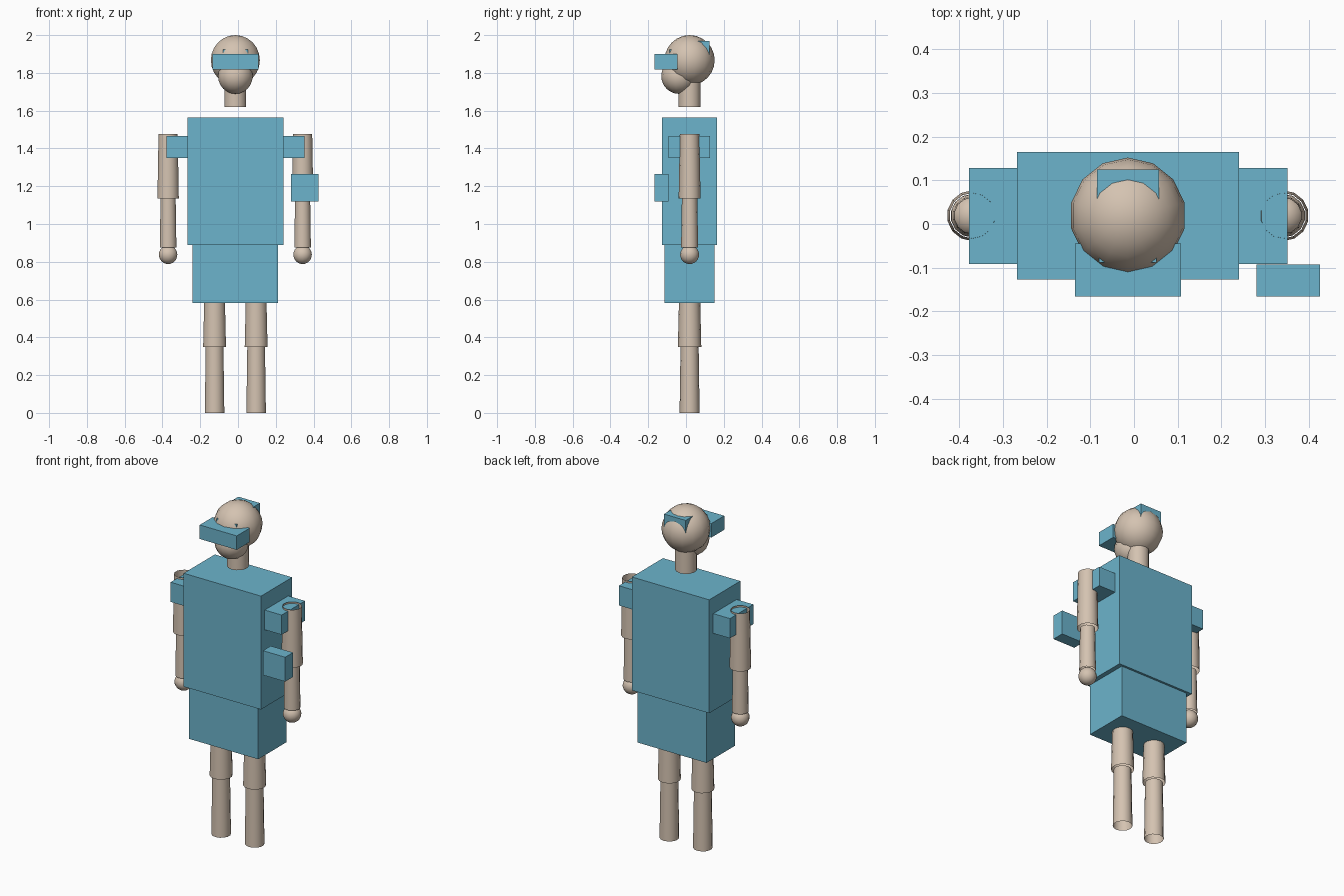
import bpy

cube = bpy.data.objects.get("Cube")
if cube:
    bpy.data.objects.remove(cube, do_unlink=True)


def make_material(name, colour):
    mat = bpy.data.materials.new(name)
    mat.use_nodes = True
    mat.diffuse_color = (*colour, 1)
    mat.node_tree.nodes["Principled BSDF"].inputs["Base Color"].default_value = (*colour, 1)
    return mat


BLUE = make_material("blue cloth", (0.15, 0.456, 0.604))
SKIN = make_material("beige skin", (0.66, 0.545, 0.44))
SIDES = 14
MID_X, MID_Y = -0.014, 0.019  # centre line of the body


def finish(name, mat, smooth=False):
    obj = bpy.context.object
    obj.name = name
    obj.data.materials.append(mat)
    if smooth:
        bpy.ops.object.shade_smooth_by_angle()
    return obj


def box(name, x, y, z):
    """Box from its low and high limit on each axis."""
    limits = (x, y, z)
    bpy.ops.mesh.primitive_cube_add(size=1, location=[(a + b) / 2 for a, b in limits])
    bpy.context.object.scale = [b - a for a, b in limits]
    bpy.ops.object.transform_apply(location=False, rotation=False, scale=True)
    return finish(name, BLUE)


def tube(name, x, low, high, r_low, r_high):
    """Open-ended tapered tube standing upright."""
    bpy.ops.mesh.primitive_cone_add(
        vertices=SIDES, radius1=r_low, radius2=r_high, depth=high - low,
        end_fill_type='NOTHING', location=(x, MID_Y, (low + high) / 2))
    return finish(name, SKIN, True)


def ball(name, x, y, z, radius):
    bpy.ops.mesh.primitive_uv_sphere_add(
        segments=SIDES, ring_count=12, radius=radius, location=(x, y, z))
    return finish(name, SKIN, True)


# Head and neck
ball("head", MID_X, MID_Y, 1.867, 0.133)
ball("jaw", MID_X, -0.037, 1.783, 0.094)
tube("neck", MID_X, 1.62, 1.8, 0.059, 0.059)

# Headgear: visor, brow block and the block at the back of the head
box("visor", (-0.135, 0.108), (-0.166, -0.045), (1.817, 1.9))
box("brow_block", (-0.08, 0.052), (-0.088, 0), (1.85, 1.923))
box("back_block", (-0.085, 0.057), (0.03, 0.125), (1.87, 1.97))

# Body
box("torso", (-0.268, 0.24), (-0.127, 0.165), (0.89, 1.563))
box("skirt", (-0.241, 0.213), (-0.115, 0.152), (0.583, 0.89))
box("shoulders", (-0.378, 0.351), (-0.092, 0.128), (1.35, 1.467))
box("forearm_block", (0.28, 0.426), (-0.166, -0.093), (1.12, 1.265))

# Limbs on both sides
for side, sign in (("left", 1), ("right", -1)):
    arm_x = MID_X + sign * 0.356
    tube(side + "_upper_arm", arm_x, 1.135, 1.477, 0.058, 0.052)
    tube(side + "_forearm", arm_x, 0.875, 1.135, 0.045, 0.041)
    ball(side + "_hand", arm_x, MID_Y, 0.838, 0.05)

    leg_x = MID_X + sign * 0.11
    tube(side + "_thigh", leg_x, 0.349, 0.6, 0.062, 0.056)
    tube(side + "_shin", leg_x, 0, 0.349, 0.053, 0.048)
